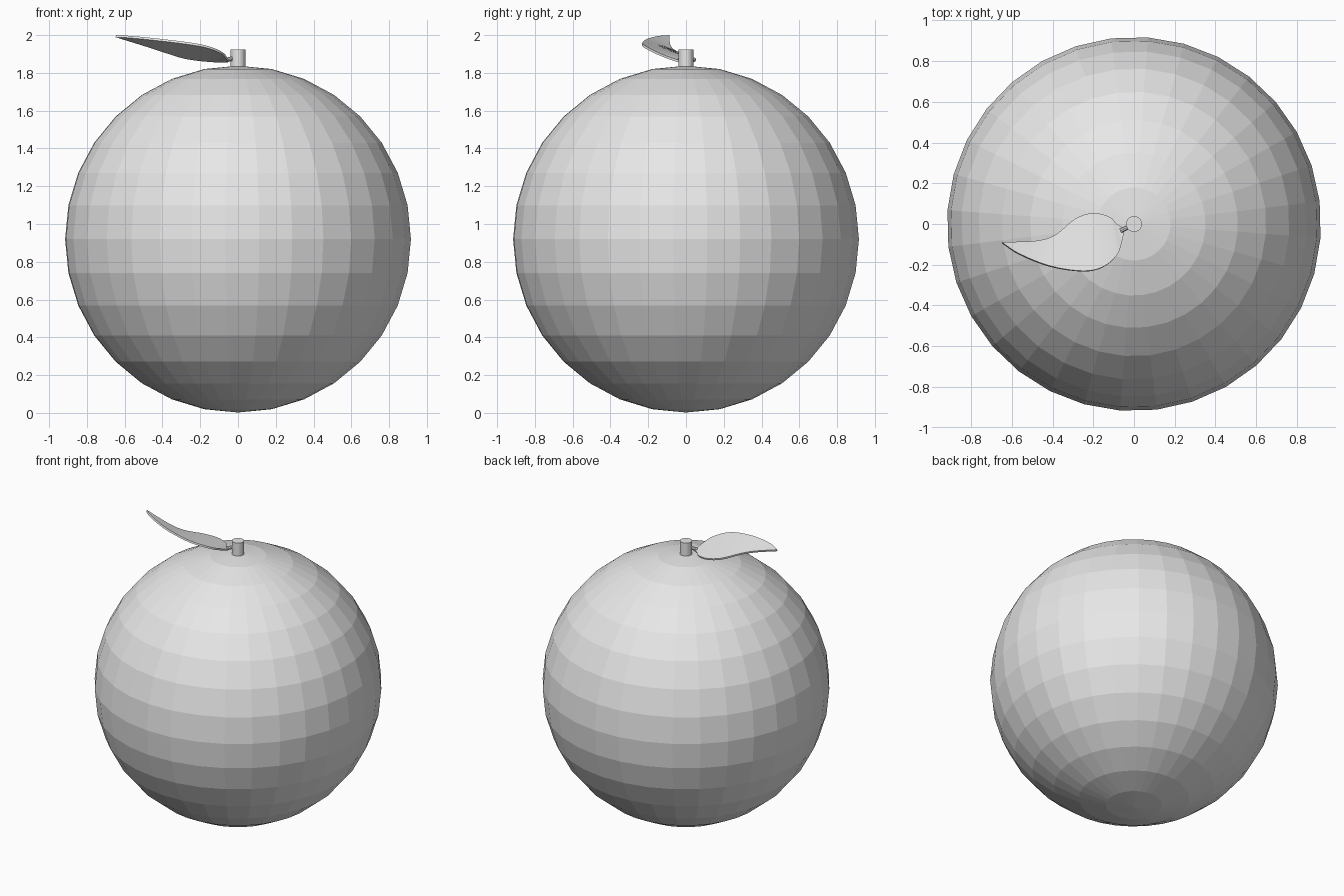
import bpy
import math
from mathutils import Vector, Matrix

default = bpy.data.objects.get("Cube")
if default:
    bpy.data.objects.remove(default, do_unlink=True)

# One plain clay colour for every part
clay = bpy.data.materials.new("light_grey")
clay.use_nodes = True
clay.diffuse_color = (0.8, 0.8, 0.8, 1)
clay.node_tree.nodes["Principled BSDF"].inputs["Base Color"].default_value = (0.8, 0.8, 0.8, 1)


def finish(obj, name):
    obj.name = name
    obj.data.materials.append(clay)
    return obj


def rod(name, start, end, radius, sides):
    """Cylinder between two points."""
    start, end = Vector(start), Vector(end)
    axis = end - start
    bpy.ops.mesh.primitive_cylinder_add(
        vertices=sides, radius=radius, depth=axis.length,
        location=(start + end) / 2,
        rotation=axis.to_track_quat("Z", "Y").to_euler())
    return finish(bpy.context.object, name)


def smooth_path(points, steps):
    """Catmull-Rom curve through the points."""
    pts = [Vector(p) for p in points]
    pts = [pts[0] * 2 - pts[1]] + pts + [pts[-1] * 2 - pts[-2]]
    path = []
    for a, b, c, d in zip(pts, pts[1:], pts[2:], pts[3:]):
        for i in range(steps):
            t = i / steps
            path.append(0.5 * (2 * b + (c - a) * t
                               + (2 * a - 5 * b + 4 * c - d) * t ** 2
                               + (3 * b - a - 3 * c + d) * t ** 3))
    path.append(pts[-2])
    return path


# Faceted round fruit, turned a little about its axis
bpy.ops.mesh.primitive_uv_sphere_add(segments=32, ring_count=16, radius=0.918,
                                     location=(0, 0, 0.92))
fruit = finish(bpy.context.object, "fruit_body")
fruit.data.transform(Matrix.Rotation(math.radians(7), 4, "Z"))
fruit.data.shade_flat()

# Stem and the short stalk that carries the leaf
rod("stem", (0, 0, 1.8), (0, 0, 1.925), 0.039, 24)
rod("leaf_stalk", (-0.02, -0.01, 1.878), (-0.065, -0.033, 1.868), 0.012, 10)

# Leaf blade: a low back edge and a raised front edge meeting at the tip
back_edge = smooth_path([
    (-0.05, -0.02, 1.868), (-0.085, 0, 1.865), (-0.118, 0.034, 1.867),
    (-0.2, 0.054, 1.874), (-0.29, 0.025, 1.888), (-0.387, -0.054, 1.918),
    (-0.485, -0.083, 1.95), (-0.645, -0.088, 2)], 4)
front_edge = smooth_path([
    (-0.05, -0.045, 1.87), (-0.06, -0.09, 1.885), (-0.083, -0.152, 1.91),
    (-0.152, -0.21, 1.94), (-0.25, -0.23, 1.96), (-0.41, -0.206, 1.98),
    (-0.56, -0.147, 1.995), (-0.645, -0.092, 2)], 4)
count = len(back_edge)
faces = [(i, i + 1, count + i + 1, count + i) for i in range(count - 1)]
mesh = bpy.data.meshes.new("leaf")
mesh.from_pydata(back_edge + front_edge, [], faces)
leaf = bpy.data.objects.new("leaf", mesh)
bpy.context.collection.objects.link(leaf)
finish(leaf, "leaf")
solid = leaf.modifiers.new("thickness", "SOLIDIFY")
solid.thickness = 0.012
solid.offset = -1

bpy.ops.object.select_all(action="DESELECT")
leaf.select_set(True)
bpy.context.view_layer.objects.active = leaf
bpy.ops.object.modifier_apply(modifier=solid.name)
bpy.ops.object.shade_smooth_by_angle(angle=math.radians(35))
